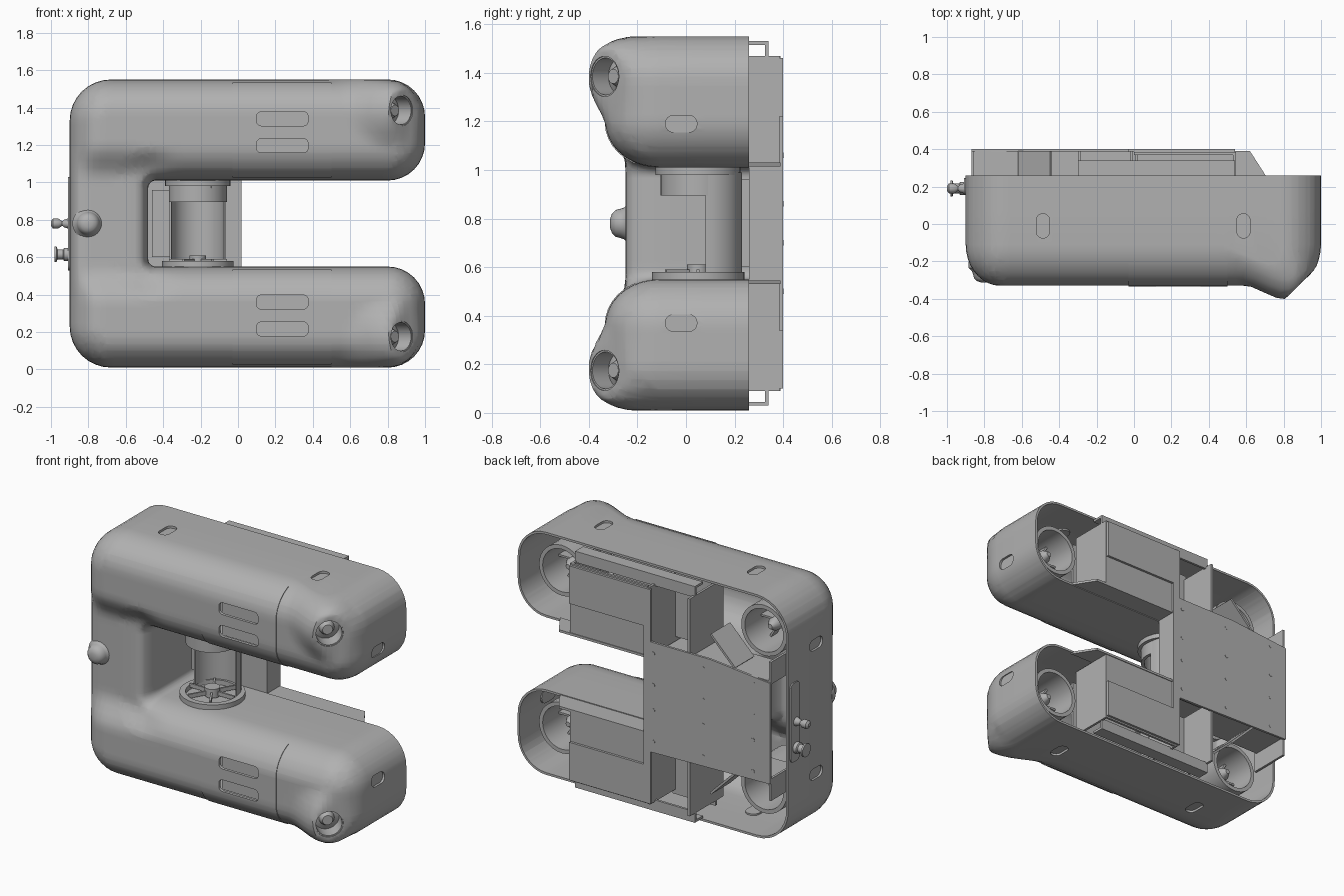
import bpy, bmesh, math
from mathutils import Vector

if "Cube" in bpy.data.objects:
    bpy.data.objects.remove(bpy.data.objects["Cube"])

mat = bpy.data.materials.new("mid_grey")
mat.diffuse_color = (0.44, 0.44, 0.44, 1)
mat.use_nodes = True
mat.node_tree.nodes["Principled BSDF"].inputs["Base Color"].default_value = mat.diffuse_color
MID = 0.78  # height of the mirror plane between the arms


def smooth_shade(ob):
    bpy.ops.object.select_all(action='DESELECT')
    ob.select_set(True)
    bpy.context.view_layer.objects.active = ob
    bpy.ops.object.shade_smooth_by_angle(angle=math.radians(35))


def finish(name, bm, smooth=True):
    bmesh.ops.recalc_face_normals(bm, faces=bm.faces)
    me = bpy.data.meshes.new(name)
    bm.to_mesh(me)
    bm.free()
    ob = bpy.data.objects.new(name, me)
    bpy.context.collection.objects.link(ob)
    me.materials.append(mat)
    if smooth:
        smooth_shade(ob)
    return ob


def prism(bm, pts, axis, a, b):
    place = {'x': lambda u, v, w: (w, u, v), 'y': lambda u, v, w: (u, w, v),
             'z': lambda u, v, w: (u, v, w)}[axis]
    lo, hi = ([bm.verts.new(place(u, v, w)) for u, v in pts] for w in (a, b))
    bm.faces.new(lo)
    bm.faces.new(hi[::-1])
    for i in range(len(pts)):
        j = (i + 1) % len(pts)
        bm.faces.new((lo[i], hi[i], hi[j], lo[j]))


def rounded(cu, cv, w, h, r, seg=6):
    pts = []
    for k, (su, sv) in enumerate(((1, 1), (-1, 1), (-1, -1), (1, -1))):
        for i in range(seg + 1):
            t = math.pi / 2 * (k + i / seg)
            pts.append((cu + su * (w / 2 - r) + r * math.cos(t), cv + sv * (h / 2 - r) + r * math.sin(t)))
    return pts


def box(bm, x0, x1, y0, y1, z0, z1):
    prism(bm, [(x0, z0), (x1, z0), (x1, z1), (x0, z1)], 'y', y0, y1)


def lathe(bm, origin, direction, profile, seg=32, closed=True):
    """Spin (radius, distance along direction) points into a solid."""
    q = Vector((0, 0, 1)).rotation_difference(Vector(direction).normalized())
    rings = [[bm.verts.new(Vector(origin) + q @ Vector((r * math.cos(2 * math.pi * i / seg),
              r * math.sin(2 * math.pi * i / seg), h))) for i in range(seg)] for r, h in profile]
    n = len(rings)
    for k in range(n if closed else n - 1):
        a, b = rings[k], rings[(k + 1) % n]
        for i in range(seg):
            j = (i + 1) % seg
            bm.faces.new((a[i], a[j], b[j], b[i]))
    if not closed:
        bm.faces.new(rings[0])
        bm.faces.new(rings[-1])


def tube(bm, o, d, ro, ri, h0, h1):
    lathe(bm, o, d, [(ro, h0), (ro, h1), (ri, h1), (ri, h0)])


def spokes(bm, cu, cv, length, count, axis, a, b):
    for k in range(count):
        t = k * math.pi / count
        u, w = Vector((math.cos(t), math.sin(t))) * length, Vector((-math.sin(t), math.cos(t))) * .006
        prism(bm, [(cu + p.x, cv + p.y) for p in (u + w, w - u, -w - u, u - w)], axis, a, b)


def step(a, b, v):
    t = min(1, max(0, (v - a) / (b - a)))
    return t * t * (3 - 2 * t)


# C-shaped outer shell: rounded outline, inset in steps to form a domed front
corners = [(-.9, .01, .22), (1, .01, .2), (1, .55, .2), (-.48, .55, .04),
           (-.48, 1.01, .04), (1, 1.01, .2), (1, 1.55, .2), (-.9, 1.55, .22)]


def outline(d, seg=8):
    pts = []
    for i, (x, z, r) in enumerate(corners):
        p = Vector((x, z))
        e1 = (p - Vector(corners[i - 1][:2])).normalized()
        e2 = (Vector(corners[(i + 1) % 8][:2]) - p).normalized()
        n1, n2 = Vector((-e1.y, e1.x)), Vector((-e2.y, e2.x))
        s = 1 if e1.cross(e2) > 0 else -1
        c = p + s * r * (n1 + n2)
        for k in range(seg + 1):
            t = math.pi / 2 * k / seg
            pts.append(c - s * (r - s * d) * (n1 * math.cos(t) + n2 * math.sin(t)))
    return pts


bm = bmesh.new()
prof = [(0, .26), (0, .08)] + [(.185 * (1 - math.cos(a)), -.11 - .22 * math.sin(a))
                               for a in [math.pi / 2 * k / 9 for k in range(10)]]
rings = [[bm.verts.new((p.x, y, p.y)) for p in outline(d)] for d, y in prof]
for a, b in zip(rings, rings[1:]):
    for i in range(len(a)):
        j = (i + 1) % len(a)
        bm.faces.new((a[i], a[j], b[j], b[i]))
bm.faces.new(rings[-1])
for axis, start, count in ((0, -.8873, 50), (2, .0237, 41)):
    for k in range(count):
        co, no = [0, 0, 0], [0, 0, 0]
        co[axis], no[axis] = start + k * .0377, 1
        bmesh.ops.bisect_plane(bm, geom=bm.verts[:] + bm.edges[:] + bm.faces[:],
                               plane_co=co, plane_no=no, dist=1e-5)
# flatten the spine front and pull out the angled lamp noses
lamp_dir = Vector((1, -1, 0)).normalized()
lamps = [Vector((.875, -.335, MID + s * .605)) for s in (-1, 1)]
for v in bm.verts:
    if v.co.y < -.2:
        flat = -.2 - .05 * math.tanh((-.2 - v.co.y) / .05)
        w = step(.42, .24, abs(v.co.z - MID)) * step(-.3, -.52, v.co.x)
        v.co.y += (flat - v.co.y) * w
    for c in lamps:
        rel = v.co - c
        h = rel.dot(lamp_dir)
        side = rel - lamp_dir * h
        w = step(.19, .085, Vector((side.x, side.y, side.z * .85)).length)
        if h < 0 and v.co.y < -.05:
            v.co -= lamp_dir * h * w
            v.co.x = min(v.co.x, 1)
bmesh.ops.recalc_face_normals(bm, faces=bm.faces)
panel_src = bm.copy()
skins = [(finish("shell", bm), .014, -1)]

# front hatch panels, lifted from the shell surface
for label, z0 in (("lower", .03), ("upper", 1.03)):
    pb = panel_src.copy()
    for co, no in (((-.03, 0, 0), (-1, 0, 0)), ((.5, 0, 0), (1, 0, 0)), ((0, 0, z0), (0, 0, -1)),
                   ((0, 0, z0 + .5), (0, 0, 1)), ((0, -.12, 0), (0, 1, 0))):
        bmesh.ops.bisect_plane(pb, geom=pb.verts[:] + pb.edges[:] + pb.faces[:],
                               plane_co=co, plane_no=no, clear_outer=True)
    skins.append((finish(label + "_hatch", pb), .004, 1))
panel_src.free()

# cutters: oval windows, vents and lamp holes
cut, liner = bmesh.new(), bmesh.new()
for z in (.37, 1.19):
    for x, s in ((1, 1), (-.9, -1)):
        prism(cut, rounded(-.02, z, .13, .07, .034), 'x', x - .05, x + .05)
        prism(liner, rounded(-.02, z, .15, .09, .044), 'x', x - s * .025, x - s * .015)
for x in (-.487, .585):
    for z, s in ((1.55, 1), (.01, -1)):
        prism(cut, rounded(x, -.01, .07, .13, .034), 'z', z - .05, z + .05)
        prism(liner, rounded(x, -.01, .09, .15, .044), 'z', z - s * .025, z - s * .015)
for z in (0, .98):
    for zc in (.216, .36):
        prism(cut, rounded(.237, z + zc, .275, .075, .025), 'y', -.4, -.25)
    box(liner, .08, .39, -.275, -.265, z + .16, z + .42)
for c in lamps:
    lathe(cut, c, lamp_dir, [(.083, -.12), (.083, .1)], closed=False)
cutter = finish("cutter", cut, False)
cutter.hide_render = True
finish("window_and_vent_backs", liner, False)
for ob, thick, off in skins:
    m = ob.modifiers.new("thickness", 'SOLIDIFY')
    m.thickness, m.offset = thick, off
    m = ob.modifiers.new("openings", 'BOOLEAN')
    m.operation, m.solver, m.object = 'DIFFERENCE', 'EXACT', cutter
    dg = bpy.context.evaluated_depsgraph_get()
    baked = bpy.data.meshes.new_from_object(ob.evaluated_get(dg))
    ob.modifiers.clear()
    ob.data = baked
    smooth_shade(ob)
bpy.data.objects.remove(cutter)

# lamp cups
bm = bmesh.new()
for c in lamps:
    tube(bm, c, lamp_dir, .083, .076, -.13, -.005)
    lathe(bm, c, lamp_dir, [(.08, -.1), (.045, -.085), (.03, -.05)], closed=False)
finish("lamps", bm)

# thruster ducts in the four corners, open to the back
bm = bmesh.new()
for x in (-.66, .76):
    for s in (-1, 1):
        o = (x, 0, MID + s * .5)
        tube(bm, o, (0, 1, 0), .16, .135, -.12, .16)
        lathe(bm, o, (0, 1, 0), [(.04, -.1), (.04, .06), (.015, .1)], 16, False)
        spokes(bm, o[0], o[2], .14, 3, 'y', -.06, 0)
finish("corner_ducts", bm)

# back plates and supporting brackets
bm = bmesh.new()
prism(bm, [(-.87, .45), (.02, .43), (.02, 1.13), (-.45, 1.13), (-.87, 1.09)], 'y', .385, .4)
box(bm, .005, .02, .27, .39, .52, 1.04)
for s in (-1, 1):
    def mbox(x0, x1, y0, y1, a, b):
        box(bm, x0, x1, y0, y1, *sorted((MID + s * a, MID + s * b)))
    mbox(.0, .54, .37, .385, .24, .69)
    mbox(.02, .54, .385, .4, .44, .68)
    mbox(-.03, .02, .385, .4, .34, .68)
    mbox(.53, .545, .1, .385, .25, .69)
    mbox(-.02, -.005, .05, .39, .25, .69)
    mbox(-.3, -.285, .05, .39, .28, .69)
    mbox(-.3, 0, .12, .135, .28, .72)
    mbox(-.3, .54, .26, .34, .735, .75)
    mbox(-.3, .54, .325, .34, .68, .75)
    mbox(-.87, -.3, .14, .39, .305, .32)
    mbox(-.87, -.855, .12, .39, .3, .44)
    mbox(.0, .5, .0, .02, .27, .7)
    zz = sorted((MID + s * .235, MID + s * .25))
    prism(bm, [(-.59, .25), (.71, .25), (.62, .39), (-.52, .39)], 'z', *zz)
    # slanted corner gussets
    prism(bm, [(-.62, MID + s * .34), (-.61, MID + s * .33), (-.44, MID + s * .5), (-.45, MID + s * .51)],
          'y', .2, .39)
finish("back_plates", bm, False)

# small screw heads on the back
bm = bmesh.new()
for x in (-.75, -.4, -.05):
    for z in (.5, .7, .86, 1.06):
        lathe(bm, (x, .396, z), (0, 1, 0), [(.012, 0), (.012, .006)], 10, False)
finish("screws", bm)

# open turbine rings above and below the gap, with a half-round duct behind
bm = bmesh.new()
o = (-.215, .05, MID)
tube(bm, o, (0, 0, 1), .155, .135, .115, .2)
tube(bm, o, (0, 0, 1), .175, .135, .2, .235)
tube(bm, o, (0, 0, -1), .19, .155, .2, .24)
for s in (-1, 1):
    lathe(bm, o, (0, 0, s), [(.045, .17), (.045, .225), (.02, .23)], 16, False)
    spokes(bm, o[0], o[1], .155, 3, 'z', *sorted((MID + s * .19, MID + s * .215)))
arc = [math.pi * k / 16 for k in range(17)]
pts = [(o[0] + r * math.cos(t), o[1] + .03 + r * math.sin(t))
       for r, ts in ((.15, arc), (.14, arc[::-1])) for t in ts]
prism(bm, pts, 'z', MID - .21, MID + .21)
finish("gap_turbine", bm)
bm = bmesh.new()
box(bm, -.48, .02, .26, .275, .54, 1.02)
box(bm, -.46, -.31, .19, .26, .6, .96)
finish("gap_wall", bm, False)

# round button on the spine front
bm = bmesh.new()
lathe(bm, (-.8, -.2, MID), (0, -1, 0), [(.085, 0), (.085, .035), (.065, .055), (.06, .07), (.055, .09),
                                       (.04, .105), (.02, .112)], closed=False)
finish("front_button", bm)

# side ports and their mounting plate
bm = bmesh.new()
prism(bm, rounded(.2, MID, .09, .5, .03), 'x', -.908, -.895)
lathe(bm, (-.9, .19, .615), (-1, 0, 0), [(.035, 0), (.035, .03), (.026, .035), (.026, .065),
                                        (.042, .07), (.042, .08)], 20, False)
lathe(bm, (-.9, .19, MID), (-1, 0, 0), [(.03, 0), (.02, .03), (.012, .04), (.026, .06),
                                       (.026, .09), (.012, .1)], 20, False)
finish("side_ports", bm)
